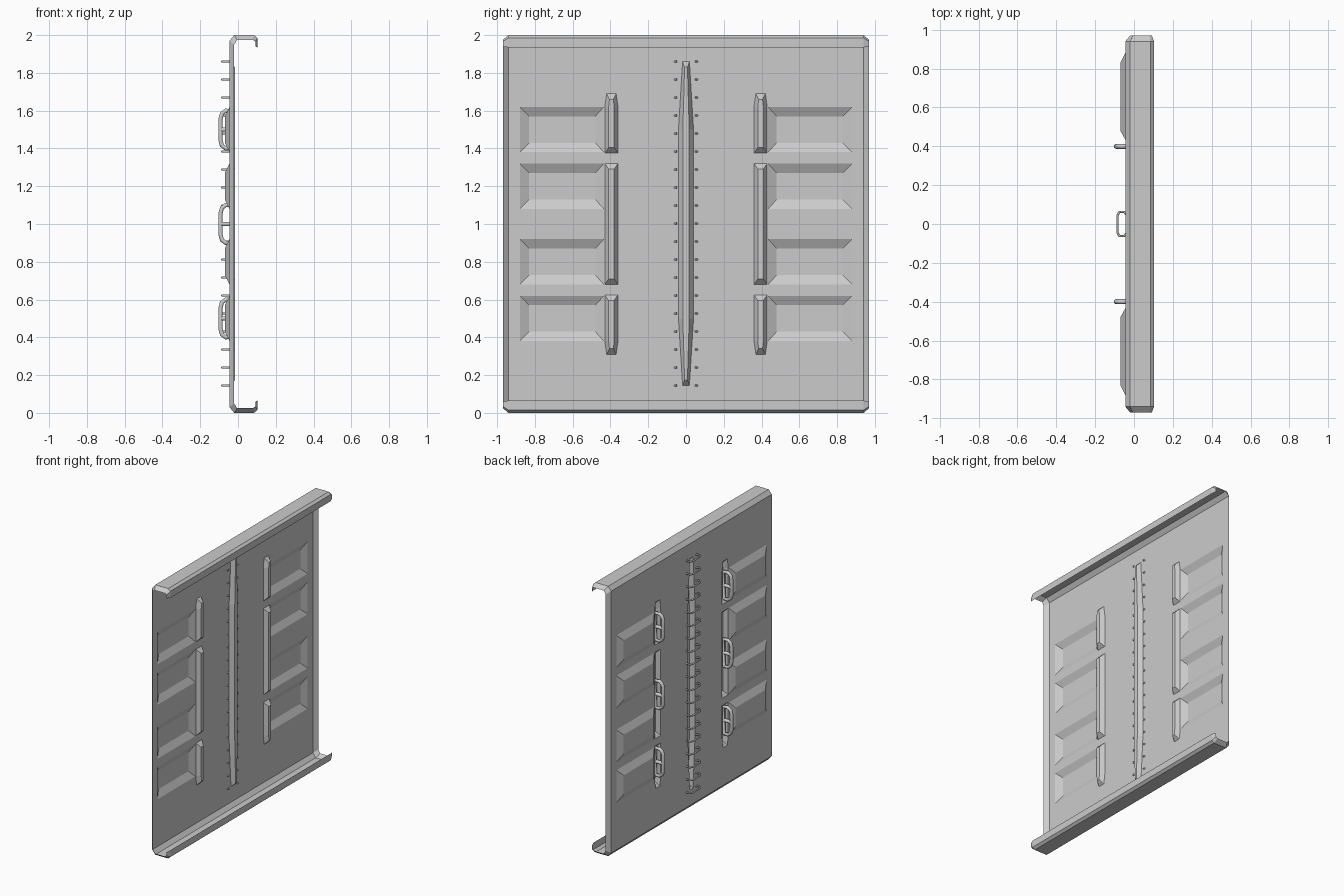
import bpy, bmesh

cube = bpy.data.objects.get("Cube")
if cube:
    bpy.data.objects.remove(cube, do_unlink=True)

grey = bpy.data.materials.new("light grey metal")
grey.use_nodes = True
grey.diffuse_color = (0.6, 0.6, 0.6, 1)
grey.node_tree.nodes["Principled BSDF"].inputs["Base Color"].default_value = (0.6, 0.6, 0.6, 1)

SHEET_X = -0.045   # plane of the sheet
RIB_X = -0.015     # crest of the ribs
POCKET_X = -0.07   # floor of the pockets
EDGE_Y = 0.94      # where the side folds begin
END_Y = 0.97


def add_object(name, bm):
    mesh = bpy.data.meshes.new(name)
    bm.to_mesh(mesh)
    bm.free()
    mesh.materials.append(grey)
    obj = bpy.data.objects.new(name, mesh)
    bpy.context.collection.objects.link(obj)
    return obj


def add_loop(bm, points):
    """Closed loop of edges through the points."""
    verts = [bm.verts.new(p) for p in points]
    edges = [bm.edges.new((a, b)) for a, b in zip(verts, verts[1:] + verts[:1])]
    return verts, edges


def bridge(bm, a, b):
    for i in range(len(a)):
        j = (i + 1) % len(a)
        bm.faces.new((a[i], a[j], b[j], b[i]))


def pressing(bm, outer, inner, depth_x):
    """Shape pressed out of the sheet; returns its rim edges."""
    rim, edges = add_loop(bm, [(SHEET_X, y, z) for y, z in outer])
    crest = [bm.verts.new((depth_x, y, z)) for y, z in inner]
    bridge(bm, rim, crest)
    bm.faces.new(crest)
    return edges


def rib_outline(y, sections):
    """Symmetric outline from (half width, height) sections."""
    right = [(y + w, z) for w, z in sections]
    left = [(y - w, z) for w, z in reversed(sections)]
    return right + left


def rib(bm, y, sections, slope=0.03):
    inner = [(w * 0.42, z) for w, z in sections]
    inner[0] = (inner[0][0], inner[0][1] + slope)
    inner[-1] = (inner[-1][0], inner[-1][1] - slope)
    return pressing(bm, rib_outline(y, sections), rib_outline(y, inner), RIB_X)


def rectangle(y0, y1, z0, z1):
    return [(y0, z0), (y1, z0), (y1, z1), (y0, z1)]


# Flat sheet with pressed pockets and ribs
bm = bmesh.new()
low, high = 0.03, 1.97
_, rims = add_loop(bm, [(SHEET_X, y, z) for y, z in rectangle(-EDGE_Y, EDGE_Y, low, high)])
rims += rib(bm, 0, [(0.018, 0.145), (0.04, 0.5), (0.04, 1.5), (0.018, 1.86)])
for side in (-1, 1):
    y = side * 0.395
    rims += rib(bm, y, [(0.025, 0.31), (0.035, 0.38), (0.035, 0.625)])
    rims += rib(bm, y, [(0.035, 0.68), (0.035, 1.32)])
    rims += rib(bm, y, [(0.035, 1.375), (0.035, 1.62), (0.025, 1.69)])
    for z in (0.38, 0.68, 1.08, 1.38):
        outer = rectangle(side * 0.435, side * 0.88, z, z + 0.24)
        inner = rectangle(side * 0.48, side * 0.83, z + 0.05, z + 0.19)
        rims += pressing(bm, outer, inner, POCKET_X)
bmesh.ops.triangle_fill(bm, edges=rims, use_beauty=True)
bmesh.ops.recalc_face_normals(bm, faces=bm.faces)
add_object("pressed_panel", bm)

# Folded lips and sides: an outer profile joined to a smaller one at the ends
half_outer = [(0.103, 1.935), (0.103, 1.985), (0.085, 2.0), (-0.02, 2.0), (SHEET_X, high)]
half_end = [(0.092, 1.94), (0.092, 1.965), (0.08, 1.975), (-0.005, 1.975), (-0.02, 1.95)]


def full_profile(half):
    return half + [(x, 2 - z) for x, z in reversed(half)]


bm = bmesh.new()
stations = [(-END_Y, half_end), (-EDGE_Y, half_outer), (EDGE_Y, half_outer), (END_Y, half_end)]
rows = [[bm.verts.new((x, y, z)) for x, z in full_profile(half)] for y, half in stations]
panel_span = len(half_outer) - 1
for k, (a, b) in enumerate(zip(rows, rows[1:])):
    for i in range(len(a) - 1):
        if k == 1 and i == panel_span:
            continue   # filled by the pressed panel
        bm.faces.new((a[i], a[i + 1], b[i + 1], b[i]))
bmesh.ops.recalc_face_normals(bm, faces=bm.faces)
add_object("folded_edges", bm)


def rod(name, paths, radius):
    """Round bars along (points, closed) paths."""
    curve = bpy.data.curves.new(name, "CURVE")
    curve.dimensions = "3D"
    curve.bevel_depth = radius
    curve.bevel_resolution = 1
    curve.use_fill_caps = True
    curve.materials.append(grey)
    for points, closed in paths:
        spline = curve.splines.new("POLY")
        spline.points.add(len(points) - 1)
        for point, co in zip(spline.points, points):
            point.co = (*co, 1)
        spline.use_cyclic_u = closed
    obj = bpy.data.objects.new(name, curve)
    bpy.context.collection.objects.link(obj)


# D-shaped loops with a crossbar, standing in the outer ribs
half_d = [(-0.03, 0.1), (-0.065, 0.1), (-0.085, 0.085), (-0.093, 0.055)]
d_shape = half_d + [(x, -z) for x, z in reversed(half_d)]
for side, label in ((-1, "right"), (1, "left")):
    y = side * 0.4
    for z, place in ((0.5, "lower"), (1.0, "middle"), (1.5, "upper")):
        loop = [(x, y, z + dz) for x, dz in d_shape]
        bar = [(-0.093, y, z), (-0.025, y, z)]
        rod(f"{place}_loop_{label}", [(loop, True), (bar, False)], 0.013)

# Column of small staples over the centre rib
half_staple = [(-0.04, 0.05), (-0.05, 0.062), (-0.075, 0.062), (-0.085, 0.045)]
staple = half_staple + [(x, -y) for x, y in reversed(half_staple)]
for i in range(19):
    z = 0.145 + i * 0.0953
    rod(f"staple_{i + 1}", [([(x, y, z) for x, y in staple], False)], 0.006)
